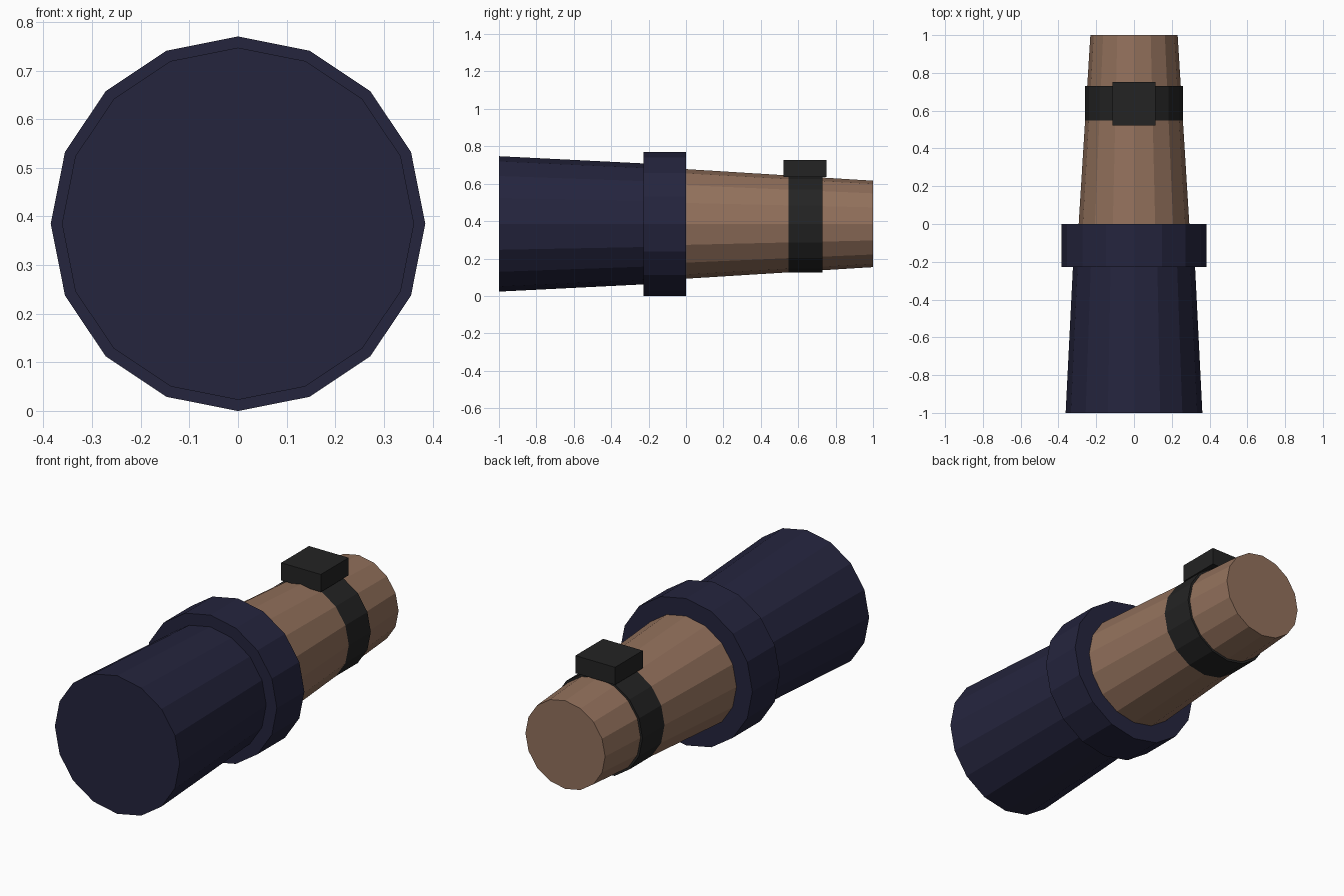
import bpy
import math
from mathutils import Matrix

cube = bpy.data.objects.get("Cube")
if cube:
    bpy.data.objects.remove(cube, do_unlink=True)

AXIS_Z = 0.385
SIDES = 16


def material(name, rgb):
    mat = bpy.data.materials.new(name)
    mat.use_nodes = True
    colour = (*rgb, 1)
    mat.diffuse_color = colour
    mat.node_tree.nodes["Principled BSDF"].inputs["Base Color"].default_value = colour
    return mat


navy = material("navy cloth", (0.018, 0.018, 0.048))
skin = material("skin", (0.29, 0.165, 0.107))
black = material("black rubber", (0.017, 0.017, 0.017))


def tube(name, y0, y1, r0, r1, mat):
    """Flat-sided capped cone lying along y, with a corner at the top."""
    bpy.ops.mesh.primitive_cone_add(vertices=SIDES, radius1=r0, radius2=r1, depth=y1 - y0)
    obj = bpy.context.object
    obj.name = name
    # Turn the cone axis from z to y and move it into place
    obj.data.transform(Matrix.Translation((0, (y0 + y1) / 2, AXIS_Z))
                       @ Matrix.Rotation(-math.pi / 2, 4, "X"))
    obj.data.materials.append(mat)
    return obj


# Sleeve and cuff
tube("sleeve", -1, -0.1, 0.362, 0.317, navy)
tube("cuff", -0.228, 0, 0.385, 0.385, navy)

# Bare forearm
tube("forearm", -0.05, 1, 0.296, 0.231, skin)

# Wristwatch
tube("watch_strap", 0.535, 0.73, 0.259, 0.259, black)
bpy.ops.mesh.primitive_cube_add(size=1, location=(0, 0.637, 0.681))
watch = bpy.context.object
watch.name = "watch_case"
watch.data.transform(Matrix.Diagonal((0.23, 0.23, 0.092, 1)))
watch.data.materials.append(black)
